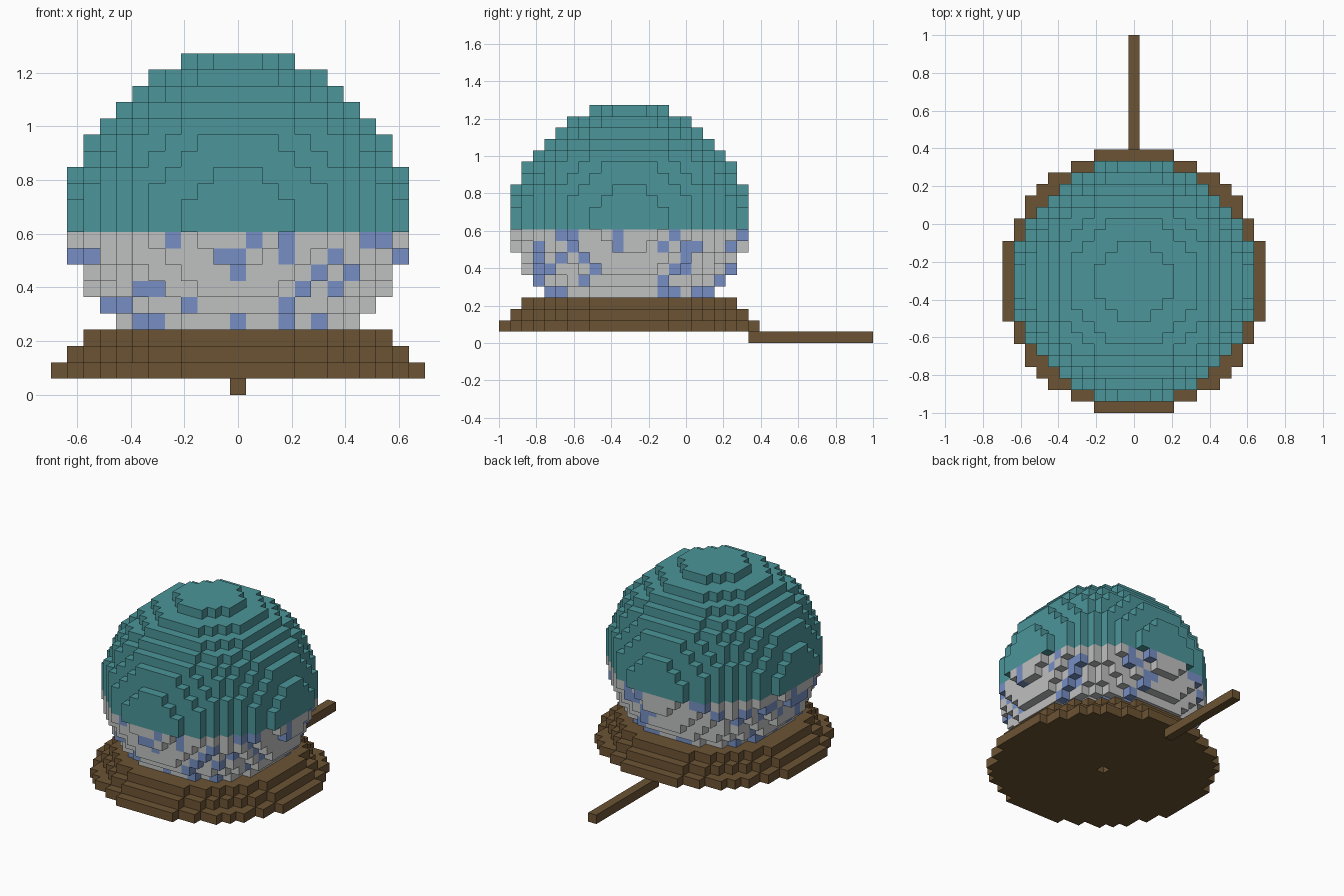
import bpy
import bmesh
import random
from mathutils import Vector

random.seed(4)
UNIT = 2 / 33            # edge of one block
CENTRE_Y = -5 * UNIT     # centre of the round body

cube = bpy.data.objects.get("Cube")
if cube:
    bpy.data.objects.remove(cube, do_unlink=True)


def material(name, r, g, b):
    mat = bpy.data.materials.new(name)
    mat.use_nodes = True
    mat.diffuse_color = (r, g, b, 1)
    bsdf = next(n for n in mat.node_tree.nodes if n.type == 'BSDF_PRINCIPLED')
    bsdf.inputs["Base Color"].default_value = (r, g, b, 1)
    return mat


teal = material("teal", .072, .30, .32)
grey = material("pale grey", .52, .525, .53)
blue = material("soft blue", .18, .275, .55)
brown = material("wood brown", .15, .087, .034)


def disc(layer, limit):
    """Blocks of one round layer whose squared radius is within the limit."""
    span = range(-12, 13)
    return {(i, j, layer) for i in span for j in span if i * i + j * j <= limit}


def ball(layers, middle, radius=10.5):
    """Blocks of the given layers of a ball centred on the middle layer."""
    return set().union(*(disc(k, radius ** 2 - (k - middle) ** 2) for k in layers))


# Stepped round base with a small socket underneath
base = disc(1, 11.5 ** 2) | disc(2, 10.5 ** 2) | disc(3, 9.5 ** 2)
base.discard((0, 0, 1))
# Bowl, dome and the handle below the back rim
bowl = ball(range(4, 10), 11)
dome = ball(range(10, 21), 10)
handle = {(0, j, 0) for j in range(11, 22)}
solid = base | bowl | dome | handle

# Speckles on the bowl, top layer first: front across x, left side across y
FRONT = ["......#....#.#....##.",
         "##.......##..#......#",
         "..........#....#.#...",
         "....##..........#....",
         "..##...#.....#.......",
         "....##....#..#.#....."]
SIDE = [".........#....#.....#",
        "..#..#...#...#.##..#.",
        "....#.#........#.....",
        "..#....#......##...#.",
        "......#......#....#..",
        "...##........##.##..."]


def speckles():
    blues = set()
    for cell in sorted(bowl):
        i, j, k = cell
        on_front = (i, j - 1, k) not in bowl
        on_side = (i + 1, j, k) not in bowl
        if on_front or on_side:
            marked = (on_front and FRONT[9 - k][i + 10] == "#"
                      or on_side and SIDE[9 - k][j + 10] == "#")
        else:
            marked = random.random() < .2
        if marked:
            blues.add(cell)
    return blues


def build(name, cells, mats, second=()):
    """Make a mesh of the exposed block faces; cells in second use material 1."""
    bm = bmesh.new()
    corners = {}

    def vert(p):
        key = tuple(round(c * 2) for c in p)
        if key not in corners:
            corners[key] = bm.verts.new(
                (p.x * UNIT, p.y * UNIT + CENTRE_Y, (p.z + .5) * UNIT))
        return corners[key]

    for cell in sorted(cells):
        for axis in range(3):
            for sign in (-1, 1):
                normal = Vector((0, 0, 0))
                normal[axis] = sign
                mid = Vector(cell)
                if tuple(int(c) for c in mid + normal) in solid:
                    continue
                u = Vector((0, 0, 0))
                u[(axis + 1) % 3] = .5
                v = normal.cross(u)
                face_mid = mid + normal * .5
                face = bm.faces.new([vert(face_mid + d) for d in
                                     (-u - v, u - v, u + v, -u + v)])
                face.material_index = int(cell in second)
    mesh = bpy.data.meshes.new(name)
    bm.to_mesh(mesh)
    bm.free()
    for mat in mats:
        mesh.materials.append(mat)
    obj = bpy.data.objects.new(name, mesh)
    bpy.context.collection.objects.link(obj)
    return obj


build("stepped_base", base, [brown])
build("speckled_bowl", bowl, [grey, blue], speckles())
build("dome", dome, [teal])
build("handle", handle, [brown])
